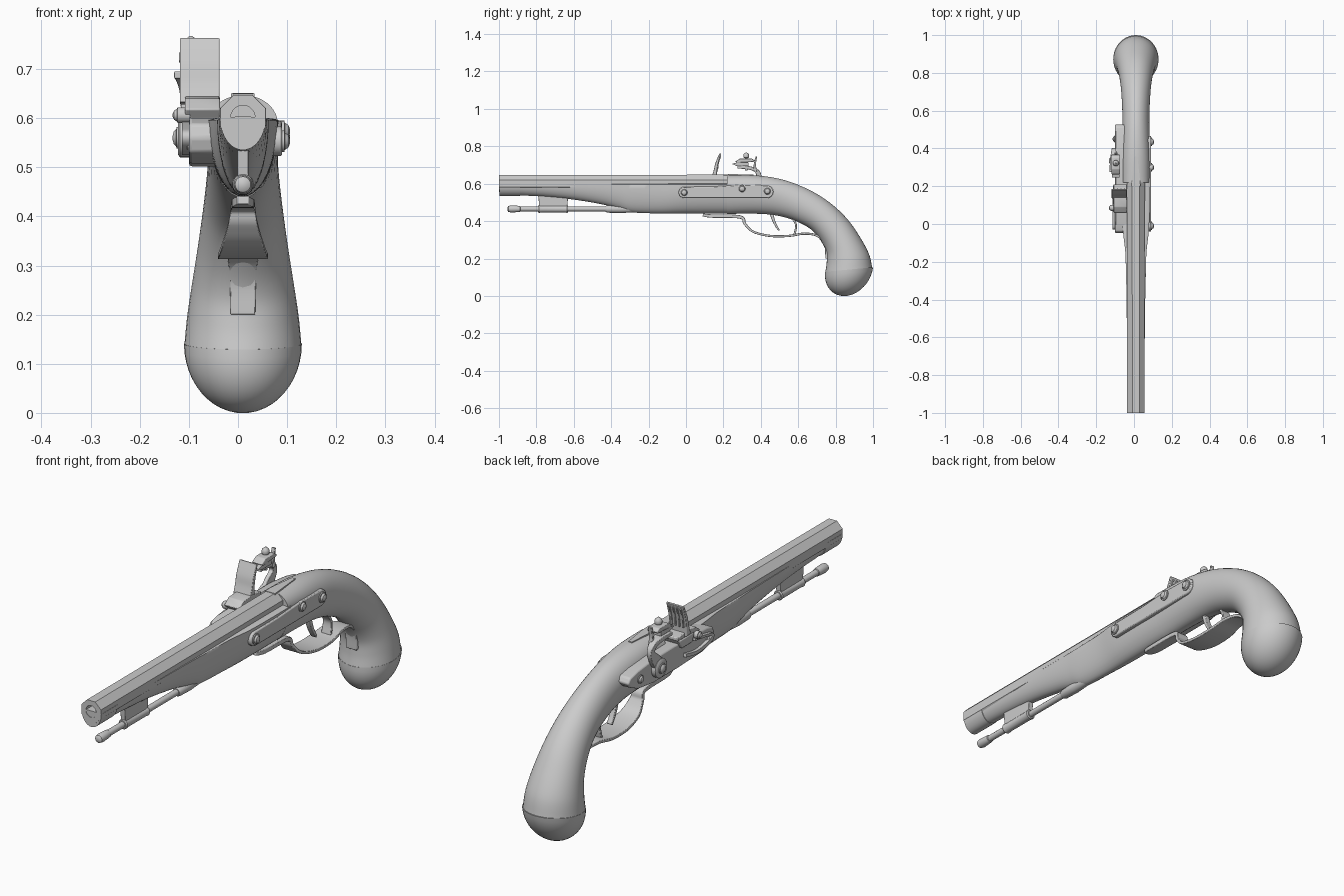
import bpy, bmesh, math
from math import sin, cos, pi
from mathutils import Vector

CX = 0.01  # centre line of the pistol


def loft(name, rings, bevel=0.0, closed=False):
    """Skin a list of equal-length point rings, with flat end caps."""
    bm = bmesh.new()
    vs = [[bm.verts.new(p) for p in r] for r in rings]
    n = len(vs[0])
    for a, b in zip(vs, vs[1:]):
        for i in range(n):
            bm.faces.new((a[i], a[(i + 1) % n], b[(i + 1) % n], b[i]))
    bm.faces.new(vs[0])
    bm.faces.new(vs[-1])
    bmesh.ops.recalc_face_normals(bm, faces=bm.faces)
    me = bpy.data.meshes.new(name)
    bm.to_mesh(me)
    bm.free()
    ob = bpy.data.objects.new(name, me)
    bpy.context.collection.objects.link(ob)
    bpy.ops.object.select_all(action='DESELECT')
    ob.select_set(True)
    bpy.context.view_layer.objects.active = ob
    bpy.ops.object.shade_smooth_by_angle(angle=math.radians(35))
    if bevel:
        m = ob.modifiers.new("edge", 'BEVEL')
        m.width, m.segments, m.limit_method = bevel, 2, 'ANGLE'
    return ob


def smooth(keys, k=6):
    """Catmull-Rom interpolation of tuples."""
    out = []
    for i in range(len(keys) - 1):
        p = [keys[max(0, min(len(keys) - 1, i + j))] for j in (-1, 0, 1, 2)]
        for s in range(k):
            t = s / k
            out.append(tuple(0.5 * (2 * b + (c - a) * t + (2 * a - 5 * b + 4 * c - d) * t * t
                                    + (3 * b - a - 3 * c + d) * t ** 3) for a, b, c, d in zip(*p)))
    return out + [tuple(keys[-1])]


def section(yt, zt, yb, zb, w, f, n=40):
    """Rounded section between a top and a bottom point; f = height of widest line."""
    ring = []
    for i in range(n):
        a = 2 * pi * i / n
        h = f + sin(a) * ((1 - f) if sin(a) > 0 else f)
        ring.append((CX + w * cos(a), yb + (yt - yb) * h, zb + (zt - zb) * h))
    return ring


def lathe(name, prof, origin, axis, n=20):
    """Turned part: prof = (distance along axis, radius)."""
    u, v = {'x': ((0, 1, 0), (0, 0, 1)), 'y': ((1, 0, 0), (0, 0, 1)), 'z': ((1, 0, 0), (0, 1, 0))}[axis]
    u, v, o = Vector(u), Vector(v), Vector(origin)
    d = u.cross(v)
    d = Vector(map(abs, d))
    return loft(name, [[o + d * s + (u * cos(2 * pi * i / n) + v * sin(2 * pi * i / n)) * r
                        for i in range(n)] for s, r in prof])


def prism(name, pts, x0, x1, bevel=0.004):
    """Side outline in (y, z) extruded across x."""
    return loft(name, [[(x, y, z) for y, z in pts] for x in (x0, x1)], bevel)


def strip(name, keys, xc, bevel=0.002):
    """Curved bar in the side plane: keys = (y, z, thickness, half width)."""
    pts, rings = smooth(keys), []
    for i, (y, z, th, hw) in enumerate(pts):
        a, b = pts[max(i - 1, 0)], pts[min(i + 1, len(pts) - 1)]
        t = Vector((b[0] - a[0], b[1] - a[1])).normalized() * th / 2
        rings.append([(xc + sx * hw, y - s * t.y, z + s * t.x)
                      for sx, s in ((-1, -1), (1, -1), (1, 1), (-1, 1))])
    return loft(name, rings, bevel)


def screw(name, y, z, r, x, side, height):
    prof = [(-0.02, r), (0, r), (height * .35, r), (height * .4, r * .8),
            (height * .8, r * .6), (height, r * .2)]
    lathe(name, [(side * s, q) for s, q in prof], (x, y, z), 'x')


# Octagonal barrel with a round bore
def ring(y, r, octagon):
    pts = []
    for i in range(24):
        a = 2 * pi * i / 24 + pi / 24
        q = r / cos((a + pi / 8) % (pi / 4) - pi / 8) if octagon else r
        pts.append((CX + q * cos(a), y, 0.601 + q * sin(a)))
    return pts


loft("barrel", [ring(0.23, 0.047, True), ring(-1, 0.046, True), ring(-1, 0.025, False), ring(-0.6, 0.025, False)])

# Fore stock and its end cap
fore = [(-.89, .538, .044), (-.75, .53, .045), (-.6, .515, .047), (-.45, .49, .049), (-.36, .467, .05),
        (-.29, .447, .052), (-.15, .441, .056), (-.03, .44, .069), (.1, .44, .072), (.24, .44, .072)]
loft("fore_stock", [section(y, .602, y, zb, w, .96) for y, zb, w in smooth(fore)])
loft("fore_end_cap", [section(y, .603, y, .535, .0465, .96) for y in (-.998, -.888)])

# Curved grip
grip = [(.22, .647, .22, .438, .071, .72), (.36, .645, .33, .44, .073, .66), (.47, .632, .44, .436, .072, .58),
        (.57, .605, .53, .42, .071, .52), (.68, .556, .61, .39, .074, .5), (.78, .49, .675, .35, .08, .5),
        (.865, .408, .725, .288, .09, .5), (.93, .315, .751, .23, .102, .5), (.978, .225, .752, .175, .113, .5),
        (.995, .152, .745, .128, .119, .5)]
loft("grip", [section(*s) for s in smooth(grip)])

# Rounded butt cap
cap = []
for i in range(13):
    a = pi / 2 * min(i / 12, 0.985)
    cy, cz, r = .872 - .016 * sin(a), .141 - .141 * sin(a), cos(a)
    cap.append(section(cy + .128 * r, cz + .012 * r, cy - .128 * r, cz - .012 * r, .12 * r, .5))
loft("butt_cap", cap)

# Tang behind the breech
loft("barrel_tang", [[(CX - w, y, .62), (CX + w, y, .62), (CX + w, y, z), (CX - w, y, z)]
                     for y, w, z in ((.2, .024, .65), (.25, .02, .651), (.36, .008, .649))])

# Ramrod, its pipes and the rib
ZR = .465
lathe("ramrod", [(-.955, .008), (-.95, .016), (-.935, .019), (-.9, .017), (-.888, .016), (-.886, .013), (-.25, .013)],
      (CX, 0, ZR), 'y')
lathe("ramrod_pipe", [(-.79, .018), (-.785, .021), (-.77, .019), (-.65, .019), (-.635, .021), (-.63, .018)],
      (CX, 0, ZR), 'y')
lathe("ramrod_tail_pipe", [(-.43, .016), (-.42, .02), (-.35, .022), (-.28, .018)], (CX, 0, ZR), 'y')
prism("ramrod_rib", [(-.785, .475), (-.635, .475), (-.63, .535), (-.79, .545)], CX - .011, CX + .011, .002)

# Trigger guard with rear riser, and trigger
strip("trigger_guard", [(.09, .433, .016, .012), (.14, .427, .018, .022), (.29, .422, .018, .024),
                        (.315, .385, .014, .03), (.36, .343, .012, .042), (.45, .321, .012, .05),
                        (.55, .321, .012, .05), (.63, .333, .012, .042), (.70, .322, .012, .032),
                        (.745, .275, .014, .027), (.752, .2, .014, .025)], CX)
strip("guard_riser", [(.565, .42, .012, .018), (.588, .38, .01, .02), (.58, .328, .012, .022)], CX)
strip("trigger", [(.455, .45, .02, .01), (.466, .41, .016, .011), (.482, .375, .012, .012),
                  (.498, .35, .01, .012)], CX)

# Right side plate with three screws
plate = [(-.01 + .03 * cos(a), .553 + .03 * sin(a)) for a in [pi / 2 + pi * i / 8 for i in range(9)]]
plate += [(.435 + .032 * cos(a), .557 + .034 * sin(a)) for a in [-pi / 2 + pi * i / 8 for i in range(9)]]
plate += [(.3, .594), (.15, .585)]
prism("side_plate", plate, .06, .09)
for y, z in ((-.01, .553), (.30, .573), (.435, .56)):
    screw("side_plate_screw", y, z, .022, .088, 1, .018)

# Left lock plate
lock = [(-.05, .56), (-.04, .53), (.03, .508), (.2, .502), (.36, .502), (.46, .515), (.515, .54), (.53, .56),
        (.515, .58), (.46, .592), (.36, .603), (.22, .605), (.0, .6), (-.04, .588)]
prism("lock_plate", lock, -.1, -.03, .006)
screw("lock_screw", .45, .553, .018, -.099, -1, .014)
screw("lock_screw", -.005, .55, .014, -.099, -1, .012)

# Powder pan and hinged striking plate
prism("pan", [(.1, .622), (.115, .585), (.185, .585), (.205, .622)], -.112, -.035)
prism("pan_cover", [(.06, .618), (.075, .6), (.1, .62), (.21, .622), (.21, .636), (.15, .645), (.09, .64)],
      -.108, -.037, .003)
strip("frizzen", [(.15, .63, .03, .04), (.157, .67, .018, .0405), (.165, .71, .015, .0405),
                  (.183, .762, .008, .0405)], -.078)
for i in range(4):
    x = -.105 + i * .018
    strip("frizzen_groove_rib", [(.167, .665, .008, .003), (.172, .71, .008, .003), (.186, .75, .006, .003)], x, 0)
screw("frizzen_screw", .085, .606, .016, -.118, -1, .015)
strip("frizzen_spring", [(.16, .545, .014, .008), (.08, .532, .014, .008), (.0, .545, .018, .008),
                         (-.02, .565, .014, .008), (.02, .578, .01, .008), (.1, .59, .01, .008)], -.106)

# Cock: hub, curved neck, jaws, flint and clamp screw
lathe("cock_hub", [(-.122, .034), (-.118, .04), (-.095, .04)], (0, .335, .56), 'x', 28)
screw("cock_screw", .335, .56, .022, -.121, -1, .012)
strip("cock_neck", [(.33, .565, .055, .009), (.36, .6, .05, .009), (.388, .64, .03, .01),
                    (.375, .67, .022, .014), (.335, .685, .018, .02), (.275, .688, .014, .023)], -.107)
strip("cock_spur", [(.372, .665, .016, .008), (.368, .70, .012, .008), (.376, .745, .008, .008)], -.095)
prism("upper_jaw", [(.262, .718), (.275, .712), (.36, .716), (.368, .724), (.35, .735), (.29, .735)],
      -.12, -.073, .003)
prism("flint", [(.245, .706), (.27, .695), (.335, .695), (.335, .714), (.275, .714)], -.117, -.076, .001)
lathe("jaw_screw", [(.67, .007), (.737, .007), (.739, .014), (.748, .016), (.757, .014), (.763, .008), (.767, .003)],
      (-.096, .322, 0), 'z')
